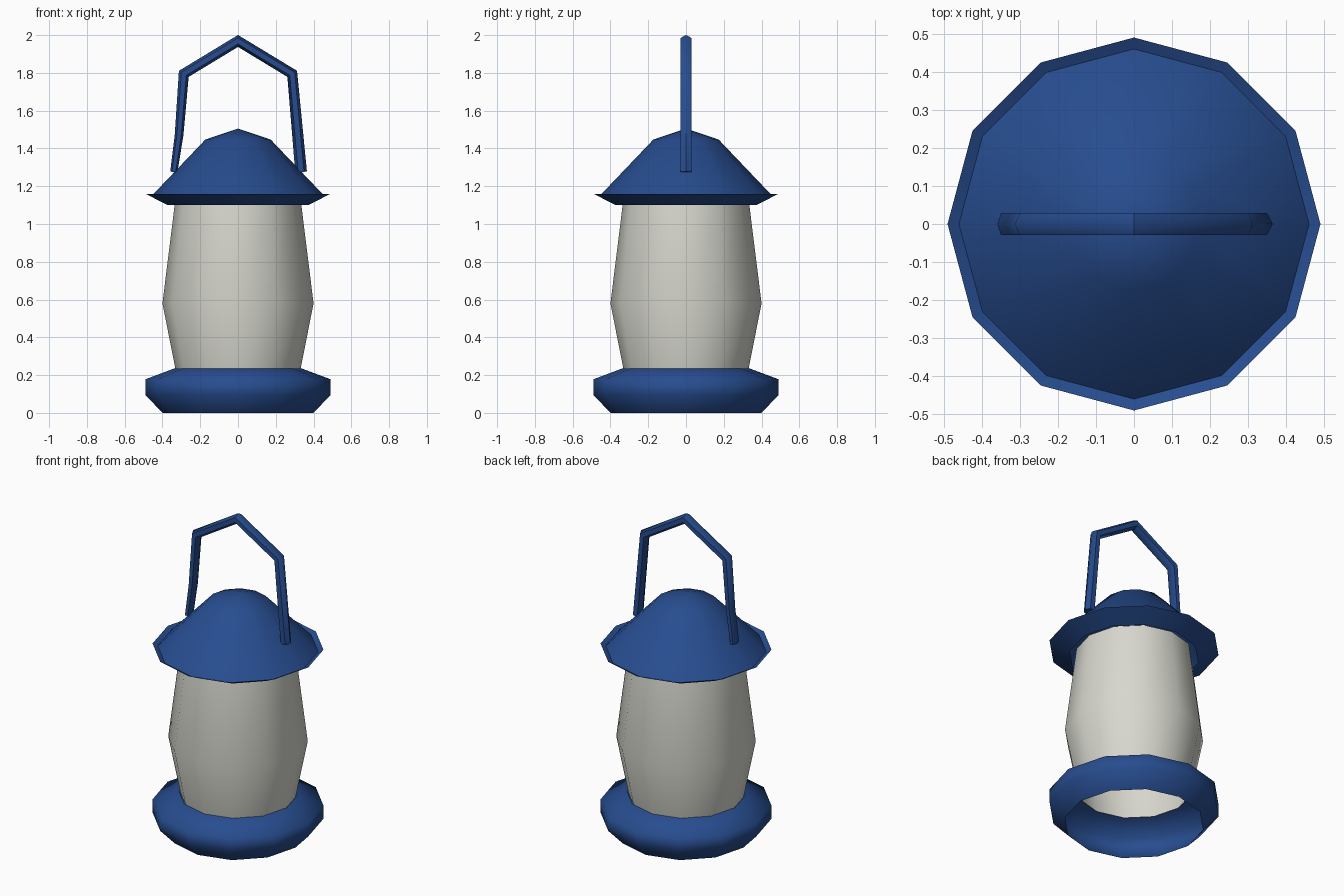
import bpy, bmesh, math
from mathutils import Vector

if "Cube" in bpy.data.objects:
    bpy.data.objects.remove(bpy.data.objects["Cube"])

SIDES = 12


def material(name, color):
    m = bpy.data.materials.new(name)
    m.diffuse_color = (*color, 1)
    m.use_nodes = True
    m.node_tree.nodes["Principled BSDF"].inputs["Base Color"].default_value = m.diffuse_color
    return m


blue = material("blue paint", (0.02, 0.073, 0.275))
frosted = material("frosted glass", (0.68, 0.68, 0.62))


def finish(name, bm, mat):
    for f in bm.faces:
        f.smooth = True
    me = bpy.data.meshes.new(name)
    bm.to_mesh(me)
    bm.free()
    me.materials.append(mat)
    ob = bpy.data.objects.new(name, me)
    bpy.context.collection.objects.link(ob)
    return ob


def lathe(name, profile, mat):
    """Open shell turned around z; profile is (radius, height), bottom to top."""
    bm = bmesh.new()
    rings = []
    for r, z in profile:
        if r == 0:
            rings.append([bm.verts.new((0, 0, z))] * SIDES)
        else:
            rings.append([bm.verts.new((r * math.cos(math.tau * i / SIDES),
                                        r * math.sin(math.tau * i / SIDES), z))
                          for i in range(SIDES)])
    for a, b in zip(rings, rings[1:]):
        for i in range(SIDES):
            j = (i + 1) % SIDES
            quad = [a[i], a[j], b[j], b[i]]
            bm.faces.new(list(dict.fromkeys(quad)))
    return finish(name, bm, mat)


# Lantern body: open shells stacked on the same axis
lathe("base_ring", [(0.40, 0), (0.49, 0.095), (0.49, 0.178), (0.338, 0.235)], blue)
lathe("glass_globe", [(0.33, 0.225), (0.40, 0.58), (0.333, 1.12)], frosted)
lathe("roof_brim", [(0.372, 1.10), (0.49, 1.16)], blue)
lathe("roof_dome", [(0.46, 1.146), (0.173, 1.447), (0, 1.505)], blue)

# Handle: six-sided tube swept along a bent path, mitred at the corners
path = [Vector(p) for p in [(-0.34, 0, 1.275), (-0.312, 0, 1.47), (-0.287, 0, 1.795),
                            (0, 0, 1.969), (0.287, 0, 1.795), (0.334, 0, 1.275)]]
widths = [0.019, 0.023, 0.027, 0.027, 0.027, 0.031]
bm = bmesh.new()
sections = []
for k, p in enumerate(path):
    d_in = (p - path[k - 1]).normalized() if k else (path[1] - p).normalized()
    d_out = (path[k + 1] - p).normalized() if k < len(path) - 1 else d_in
    t = (d_in + d_out).normalized()
    normal = Vector((-t.z, 0, t.x))
    miter = widths[k] / max(t.dot(d_in), 0.5)
    ring = []
    for i in range(6):
        a = math.tau * i / 6
        ring.append(bm.verts.new(p + normal * miter * math.cos(a)
                                 + Vector((0, 0.034 * math.sin(a), 0))))
    sections.append(ring)
for a, b in zip(sections, sections[1:]):
    for i in range(6):
        j = (i + 1) % 6
        bm.faces.new([a[i], a[j], b[j], b[i]])
bm.faces.new(sections[0])
bm.faces.new(sections[-1])
bmesh.ops.recalc_face_normals(bm, faces=bm.faces[:])
handle = finish("carry_handle", bm, blue)

# Keep the handle's corners crisp
bpy.ops.object.select_all(action='DESELECT')
handle.select_set(True)
bpy.context.view_layer.objects.active = handle
bpy.ops.object.shade_smooth_by_angle(angle=math.radians(50))
